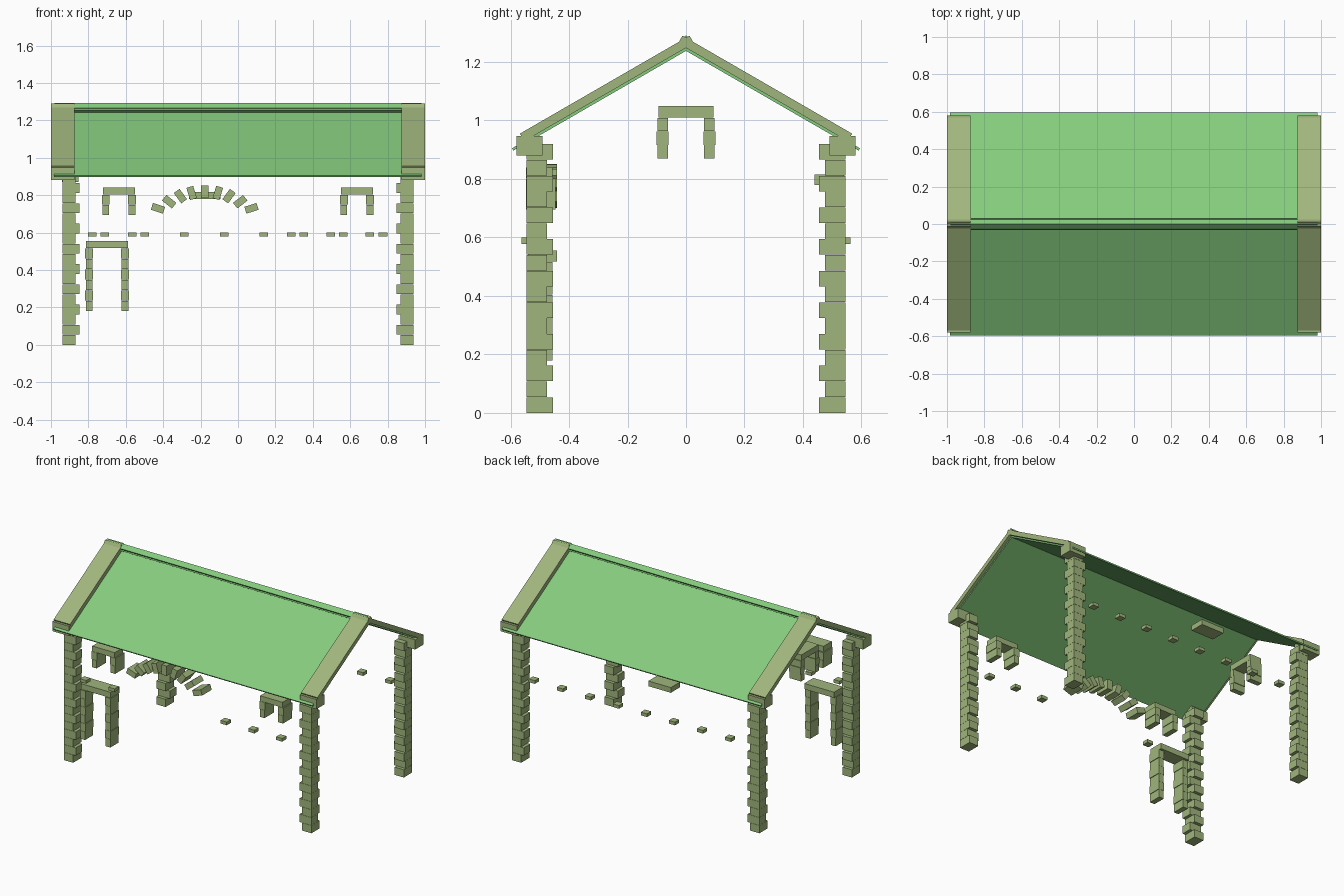
import bpy, math
from mathutils import Matrix, Vector

if "Cube" in bpy.data.objects:
    bpy.data.objects.remove(bpy.data.objects["Cube"])


def material(name, rgb):
    m = bpy.data.materials.new(name)
    m.diffuse_color = (*rgb, 1)
    m.use_nodes = True
    m.node_tree.nodes["Principled BSDF"].inputs["Base Color"].default_value = m.diffuse_color
    return m


STONE = material("pale olive stone", (0.352, 0.468, 0.202))
ROOF = material("fresh green roof", (0.235, 0.604, 0.205))

FACES = [(0, 1, 3, 2), (4, 6, 7, 5), (0, 4, 5, 1), (2, 3, 7, 6), (0, 2, 6, 4), (1, 5, 7, 3)]


def make(name, blocks, mat):
    """One mesh from blocks given as (x0, x1, y0, y1, z0, z1[, matrix])."""
    verts, faces = [], []
    for b in blocks:
        base = len(verts)
        mx = b[6] if len(b) > 6 else Matrix()
        verts += [mx @ Vector((x, y, z)) for x in b[0:2] for y in b[2:4] for z in b[4:6]]
        faces += [tuple(base + i for i in f) for f in FACES]
    me = bpy.data.meshes.new(name)
    me.from_pydata([tuple(v) for v in verts], [], faces)
    me.materials.append(mat)
    ob = bpy.data.objects.new(name, me)
    bpy.context.collection.objects.link(ob)
    return ob


def span(a, b):
    return min(a, b), max(a, b)


# corner columns of interlocking quoins, with a corbel on each
COURSES = 17
H = 0.92 / COURSES
for sx, nx in ((-1, "left"), (1, "right")):
    for sy, ny in ((-1, "front"), (1, "back")):
        quoins = []
        for i in range(COURSES):
            wx, wy = (0.07, 0.09) if i % 2 == 0 else (0.09, 0.07)
            quoins.append((*span(sx * 0.938, sx * (0.938 - wx)),
                           *span(sy * 0.545, sy * (0.545 - wy)),
                           i * H, (i + 1) * H - 0.001))
        make(f"{ny}_{nx}_column", quoins, STONE)
        make(f"{ny}_{nx}_corbel",
             [(*span(sx * 0.875, sx), *span(sy * 0.49, sy * 0.58), 0.88, 0.947)], STONE)

# roof slopes and gable copings, laid along a 30 degree pitch and crossing at the ridge
PITCH = math.radians(30)
T = 0.03
for s, nm in ((-1, "front"), (1, "back")):
    mx = Matrix.Translation((0, -0.012 * s, 1.29)) @ Matrix.Rotation(-s * PITCH, 4, 'X')
    for sx, nx in ((-1, "left"), (1, "right")):
        make(f"{nm}_{nx}_coping",
             [(*span(sx * 0.875, sx), *span(0, s * 0.67), -T, 0, mx)], STONE)
    make(f"{nm}_roof_slope",
         [(-0.983, 0.98, *span(0.0, s * 0.718), -T - 0.009, -T, mx)], ROOF)

# ridge pole set on edge
mx = Matrix.Translation((0, 0, 1.267)) @ Matrix.Rotation(math.pi / 4, 4, 'X')
make("ridge_pole", [(-0.98, 0.98, -0.0175, 0.0175, -0.0175, 0.0175, mx)], ROOF)


def frame(name, cx, jamb, head, z0, z1, z2, parts, y, yl, turn=None):
    """Opening surround: two stacked jambs and a lintel."""
    mx = turn or Matrix()
    blocks = [(cx - head, cx + head, *yl, z1, z2, mx)]
    h = (z1 - z0) / parts
    for s in (-1, 1):
        for i in range(parts):
            w = 0.021 if i % 2 else 0.018
            c = cx + s * jamb
            blocks.append((c - w, c + w, *y, z0 + i * h, z0 + (i + 1) * h - 0.001, mx))
    make(name, blocks, STONE)


# front door and windows
frame("door_surround", -0.70, 0.096, 0.113, 0.18, 0.517, 0.556, 6,
      (-0.545, -0.457), (-0.54, -0.442))
for cx, nm in ((-0.637, "left"), (0.636, "right")):
    frame(f"{nm}_window_surround", cx, 0.07, 0.085, 0.695, 0.803, 0.84, 2,
          (-0.547, -0.447), (-0.547, -0.457))

# window in the left gable
frame("gable_window_surround", 0, 0.08, 0.094, 0.87, 1.01, 1.05, 3,
      (0.852, 0.94), (0.852, 0.94), Matrix.Rotation(math.pi / 2, 4, 'Z'))

# fanned arch stones in the front wall
fan = []
for i in range(-4, 5):
    k = abs(i)
    dx = (0, 0.07, 0.13, 0.19, 0.25)[k]
    z = (0.818, 0.812, 0.795, 0.765, 0.73)[k]
    ang = math.radians((0, 17, 36, 52, 72)[k])
    s = 1 if i >= 0 else -1
    m = Matrix.Translation((-0.178 + s * dx, 0, z)) @ Matrix.Rotation(s * ang, 4, 'Y')
    fan.append((-0.019, 0.019, -0.545, -0.442, -0.034, 0.034, m))
make("front_arch", fan, STONE)

# single lintel in the back wall
make("back_lintel", [(-0.263, -0.093, 0.44, 0.54, 0.78, 0.816)], STONE)


# small joist ends along the front and back walls
def joists(name, xs, s):
    make(name, [(x - 0.023, x + 0.023, *span(s * 0.517, s * 0.562), 0.578, 0.6) for x in xs], STONE)


joists("front_joist_ends", (-0.78, -0.565, 0.285, 0.495, 0.705), -1)
joists("back_joist_ends", [-0.712 + 0.2125 * i for i in range(8)], 1)
